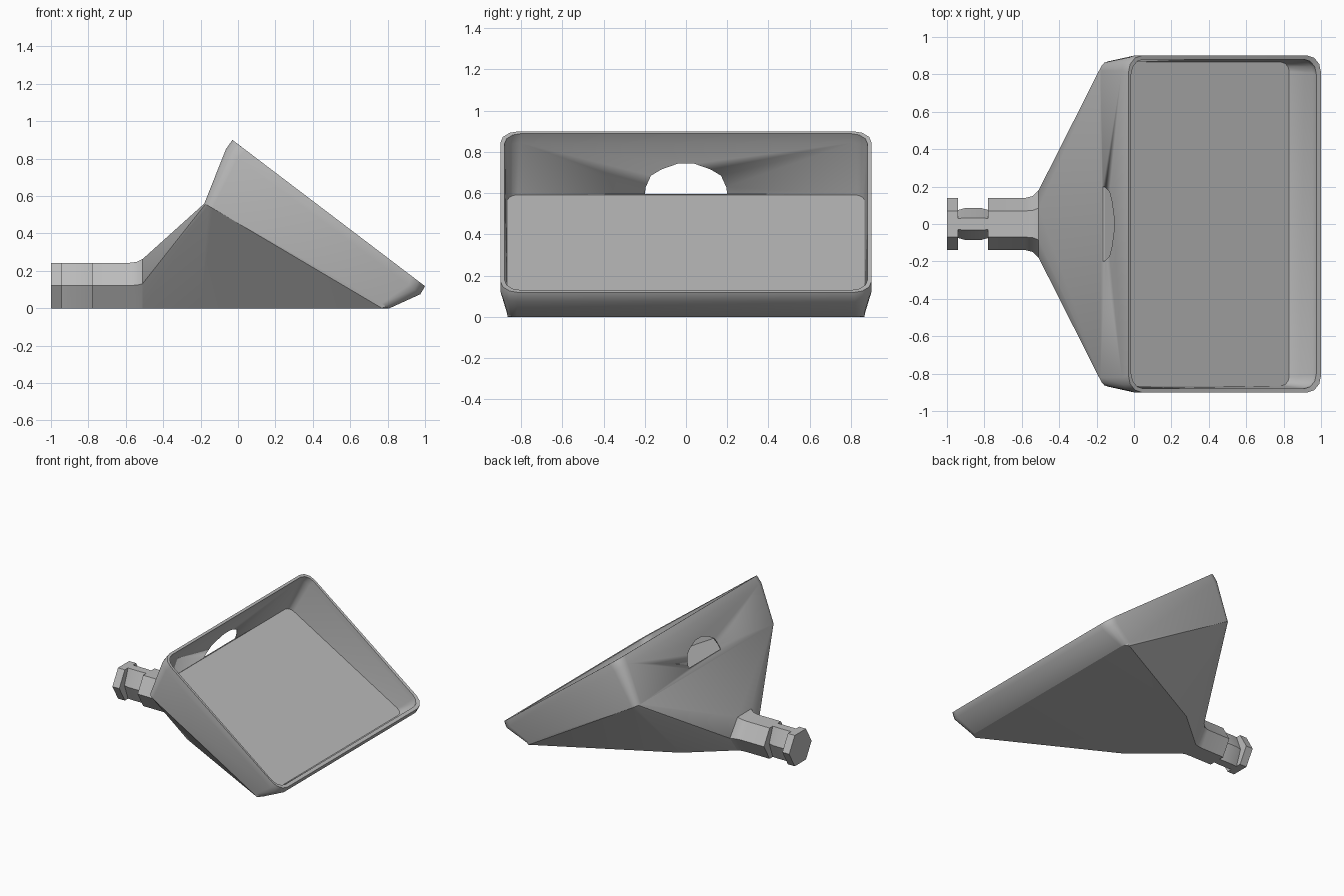
import bpy, bmesh, math

cube = bpy.data.objects.get("Cube")
if cube:
    bpy.data.objects.remove(cube, do_unlink=True)

grey = bpy.data.materials.new("plain grey")
grey.use_nodes = True
grey.diffuse_color = (0.5, 0.5, 0.5, 1)
grey.node_tree.nodes["Principled BSDF"].inputs["Base Color"].default_value = (0.5, 0.5, 0.5, 1)


def finish(name, bm, angle=35):
    bmesh.ops.recalc_face_normals(bm, faces=bm.faces[:])
    mesh = bpy.data.meshes.new(name)
    bm.to_mesh(mesh)
    bm.free()
    mesh.materials.append(grey)
    obj = bpy.data.objects.new(name, mesh)
    bpy.context.collection.objects.link(obj)
    bpy.ops.object.select_all(action='DESELECT')
    obj.select_set(True)
    bpy.context.view_layer.objects.active = obj
    bpy.ops.object.shade_smooth_by_angle(angle=math.radians(angle))
    return obj


def loft(name, rings, angle=35):
    """Skin a row of matching rings and cap both ends."""
    bm = bmesh.new()
    rows = [[bm.verts.new(p) for p in ring] for ring in rings]
    n = len(rows[0])
    for a, b in zip(rows, rows[1:]):
        for i in range(n):
            j = (i + 1) % n
            bm.faces.new((a[i], a[j], b[j], b[i]))
    bm.faces.new(rows[0][::-1])
    bm.faces.new(rows[-1])
    return finish(name, bm, angle)


def tilted_ring(high, low, half_width, radius):
    """Rounded rectangle on the sloped plane from high (x, z) to low (x, z)."""
    (x0, z0), (x1, z1) = high, low
    length = math.hypot(x1 - x0, z1 - z0)
    ring = []
    for k, (su, sv) in enumerate(((1, 1), (0, 1), (0, -1), (1, -1))):
        cu = length - radius if su else radius
        cv = sv * (half_width - radius)
        for step in range(4):
            a = math.radians(90 * k + 30 * step)
            u = (cu + radius * math.cos(a)) / length
            ring.append((x0 + (x1 - x0) * u, cv + radius * math.sin(a), z0 + (z1 - z0) * u))
    return ring


def hexagon(x, flat, wide, top):
    return [(x, flat, top), (x, wide, top / 2), (x, flat, 0),
            (x, -flat, 0), (x, -wide, top / 2), (x, -flat, top)]


# Tray shell: outside from the base up, over the rim, down to the floor
base = tilted_ring((-0.18, 0.56), (0.81, 0.0), 0.87, 0.05)
tray = loft("tray", [
    base,
    tilted_ring((-0.065, 0.85), (0.975, 0.075), 0.9, 0.08),
    tilted_ring((-0.03, 0.9), (1.0, 0.118), 0.9, 0.09),
    tilted_ring((-0.015, 0.889), (0.975, 0.13), 0.88, 0.08),
    tilted_ring((-0.045, 0.845), (0.955, 0.095), 0.878, 0.07),
    tilted_ring((-0.16, 0.592), (0.83, 0.02), 0.865, 0.05),
], 40)

# Arched opening through the upper wall
arch = [(0.2, 0.597), (0.195, 0.63), (0.17, 0.685), (0.12, 0.715), (0.04, 0.743)]
arch += [(-y, z) for y, z in reversed(arch)]
cutter = loft("opening_cutter", [[(x, y, z) for y, z in arch] for x in (-0.4, 0.1)])
cutter.hide_render = True
cutter.hide_viewport = True
cut = tray.modifiers.new("opening", 'BOOLEAN')
cut.operation = 'DIFFERENCE'
cut.solver = 'EXACT'
cut.object = cutter

# Wedge body joining the tray to the stem
flare = hexagon(-0.51, 0.085, 0.18, 0.263)
points = base + flare
for side in (-1, 1):
    points += [(0.77, side * 0.865, 0), (-0.2, side * 0.35, 0)]
bm = bmesh.new()
for p in points:
    bm.verts.new(p)
hull = bmesh.ops.convex_hull(bm, input=bm.verts[:])
loose = [v for v in bm.verts if not v.link_faces]
bmesh.ops.delete(bm, geom=loose, context='VERTS')
finish("wedge_body", bm, 30)

# Hexagonal stem with a side groove and a flare into the body
full = (0.07, 0.14, 0.243)
loft("stem", [
    hexagon(-1.0, *full), hexagon(-0.94, *full),
    hexagon(-0.94, 0.03, 0.075, 0.243), hexagon(-0.9, 0.032, 0.086, 0.243),
    hexagon(-0.82, 0.032, 0.086, 0.243), hexagon(-0.78, 0.03, 0.075, 0.243),
    hexagon(-0.78, *full), hexagon(-0.58, *full),
    hexagon(-0.54, 0.073, 0.15, 0.248), flare,
])
